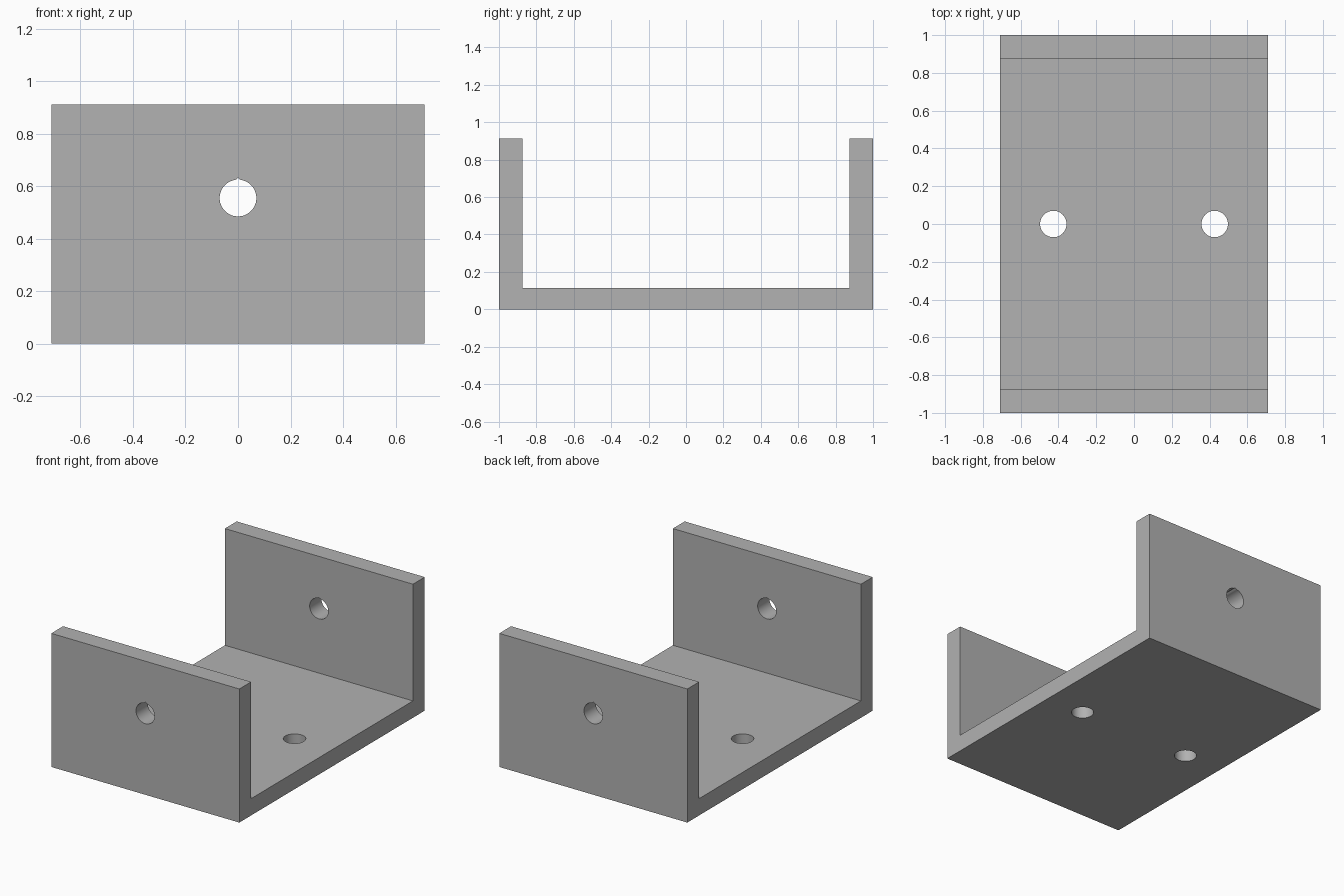
import bpy, bmesh, math
from mathutils import Vector

cube = bpy.data.objects.get("Cube")
if cube:
    bpy.data.objects.remove(cube, do_unlink=True)

HALF_X, HEIGHT, FLOOR, INNER = 0.71, 0.912, 0.115, 0.873
RADIUS, SEGMENTS = 0.07, 48

grey = bpy.data.materials.new("plain grey")
grey.use_nodes = True
colour = (0.445, 0.445, 0.445, 1)
grey.diffuse_color = colour
grey.node_tree.nodes["Principled BSDF"].inputs["Base Color"].default_value = colour


def prism(name, points, offset):
    """Extrude a closed loop of points along an offset."""
    bm = bmesh.new()
    face = bm.faces.new([bm.verts.new(p) for p in points])
    result = bmesh.ops.extrude_face_region(bm, geom=[face], use_keep_orig=True)
    moved = [g for g in result["geom"] if isinstance(g, bmesh.types.BMVert)]
    bmesh.ops.translate(bm, verts=moved, vec=offset)
    bmesh.ops.recalc_face_normals(bm, faces=bm.faces)
    mesh = bpy.data.meshes.new(name)
    bm.to_mesh(mesh)
    bm.free()
    mesh.materials.append(grey)
    obj = bpy.data.objects.new(name, mesh)
    bpy.context.collection.objects.link(obj)
    return obj


def circle(peak=RADIUS):
    """Circle whose topmost point may be raised into a small peak."""
    pts = []
    for i in range(SEGMENTS):
        a = math.tau * i / SEGMENTS
        r = peak if i == 0 else RADIUS
        pts.append((r * math.sin(a), r * math.cos(a)))
    return pts


# U-shaped channel: floor and two upright walls
half = [(1, 0), (1, HEIGHT), (INNER, HEIGHT), (INNER, FLOOR)]
profile = half + [(-y, z) for y, z in reversed(half)]
bracket = prism("u_bracket", [(-HALF_X, y, z) for y, z in profile],
                Vector((2 * HALF_X, 0, 0)))

# Cutters: one through both walls, two through the floor
cutters = [prism("wall_hole_cutter",
                 [(x, -1.2, 0.555 + z) for x, z in circle(0.077)],
                 Vector((0, 2.4, 0)))]
for side in (-1, 1):
    cutters.append(prism("floor_hole_cutter",
                         [(side * 0.427 + x, y, -0.2) for x, y in circle()],
                         Vector((0, 0, 0.5))))

# Bore the holes, then drop the cutters
for cutter in cutters:
    cutter.hide_render = True
    mod = bracket.modifiers.new("hole", "BOOLEAN")
    mod.operation = "DIFFERENCE"
    mod.solver = "EXACT"
    mod.object = cutter
depsgraph = bpy.context.evaluated_depsgraph_get()
bored = bpy.data.meshes.new_from_object(bracket.evaluated_get(depsgraph))
bracket.modifiers.clear()
bracket.data = bored
for cutter in cutters:
    bpy.data.objects.remove(cutter, do_unlink=True)

# Smooth hole walls, crisp edges
bpy.ops.object.select_all(action="DESELECT")
bracket.select_set(True)
bpy.context.view_layer.objects.active = bracket
bpy.ops.object.shade_smooth_by_angle(angle=math.radians(30))
